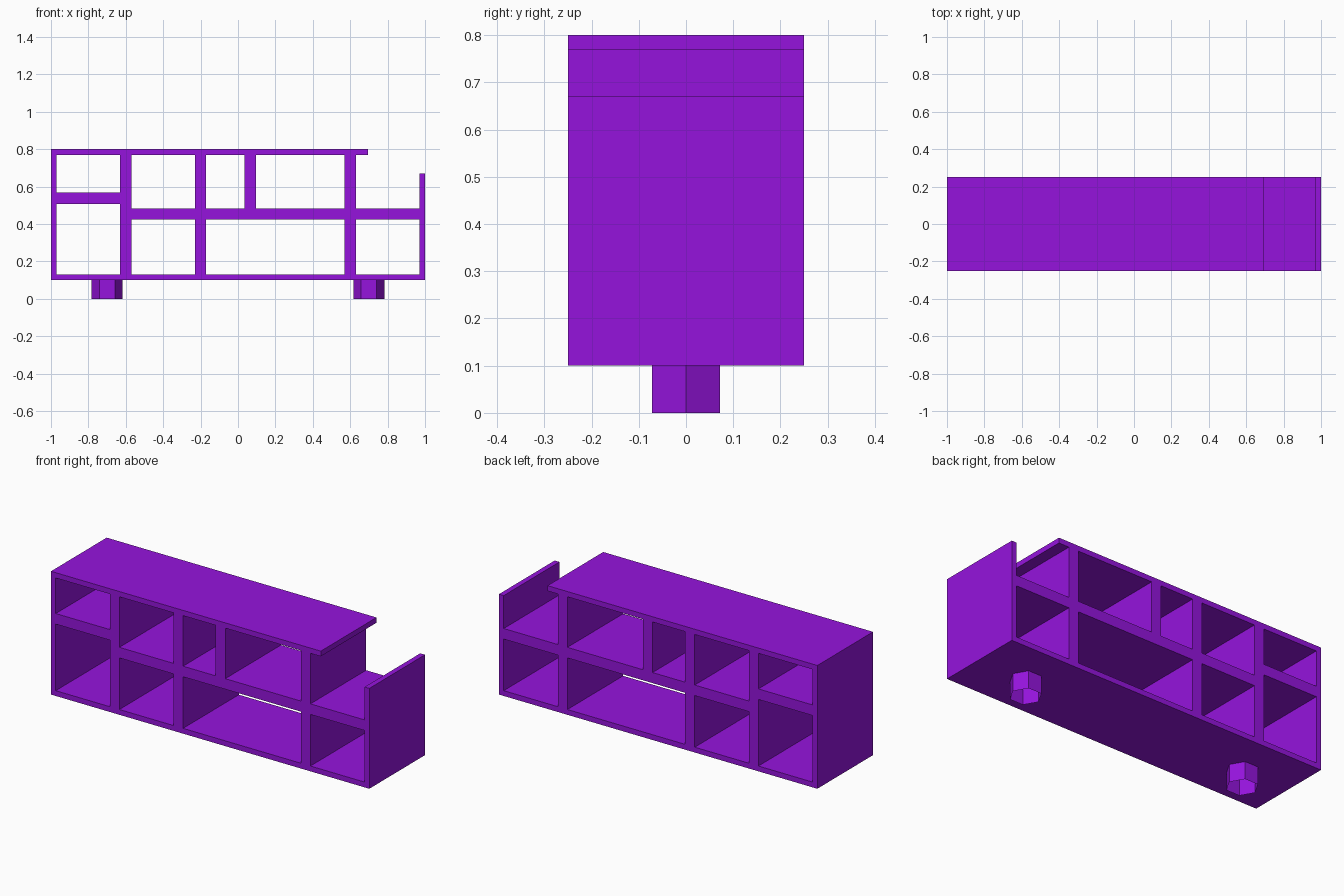
import bpy
import bmesh
from mathutils import Matrix

if "Cube" in bpy.data.objects:
    bpy.data.objects.remove(bpy.data.objects["Cube"])

paint = bpy.data.materials.new("purple_paint")
paint.diffuse_color = (0.30, 0.007, 0.72, 1.0)
paint.use_nodes = True
paint.node_tree.nodes["Principled BSDF"].inputs["Base Color"].default_value = paint.diffuse_color

DEPTH = 0.50


def finish(name, bm):
    mesh = bpy.data.meshes.new(name)
    bm.to_mesh(mesh)
    bm.free()
    mesh.materials.append(paint)
    obj = bpy.data.objects.new(name, mesh)
    bpy.context.collection.objects.link(obj)
    return obj


def board(name, x0, x1, z0, z1):
    """Full-depth board given by its front-view rectangle."""
    bm = bmesh.new()
    size = Matrix.Diagonal((x1 - x0, DEPTH, z1 - z0, 1))
    place = Matrix.Translation(((x0 + x1) / 2, 0, (z0 + z1) / 2))
    bmesh.ops.create_cube(bm, size=1, matrix=place @ size)
    return finish(name, bm)


# Outer case: the top overhangs the open right-hand bay
board("bottom_board", -1.0, 1.0, 0.10, 0.13)
board("top_board", -1.0, 0.695, 0.77, 0.80)
board("left_side", -1.0, -0.97, 0.13, 0.77)
board("right_side", 0.97, 1.0, 0.13, 0.67)

# Full-height dividers
T = 0.03  # half thickness of inner boards
dividers = (-0.60, -0.20, 0.60)
for i, x in enumerate(dividers):
    board(f"divider_{i + 1}", x - T, x + T, 0.13, 0.77)

# Shelves fitted between the dividers, the left one higher
edges = (-1.0, *dividers, 1.0)
for i, (a, b) in enumerate(zip(edges, edges[1:])):
    z = 0.538 if i == 0 else 0.453
    board(f"shelf_{i + 1}", a + T, b - T, z - T, z + T)

# Short divider above the middle shelf
board("short_divider", 0.035, 0.095, 0.483, 0.77)

# Hollow hexagonal feet, open at the bottom
for side, x in (("left", -0.70), ("right", 0.70)):
    bm = bmesh.new()
    bmesh.ops.create_cone(bm, cap_ends=False, segments=6, radius1=0.083,
                          radius2=0.083, depth=0.10,
                          matrix=Matrix.Translation((x, 0, 0.05)))
    # Put hexagon corners on the x axis
    if max(abs(v.co.y) for v in bm.verts) > 0.08:
        bmesh.ops.rotate(bm, verts=bm.verts, cent=(x, 0, 0),
                         matrix=Matrix.Rotation(0.5235988, 3, 'Z'))
    finish(f"{side}_foot", bm)
